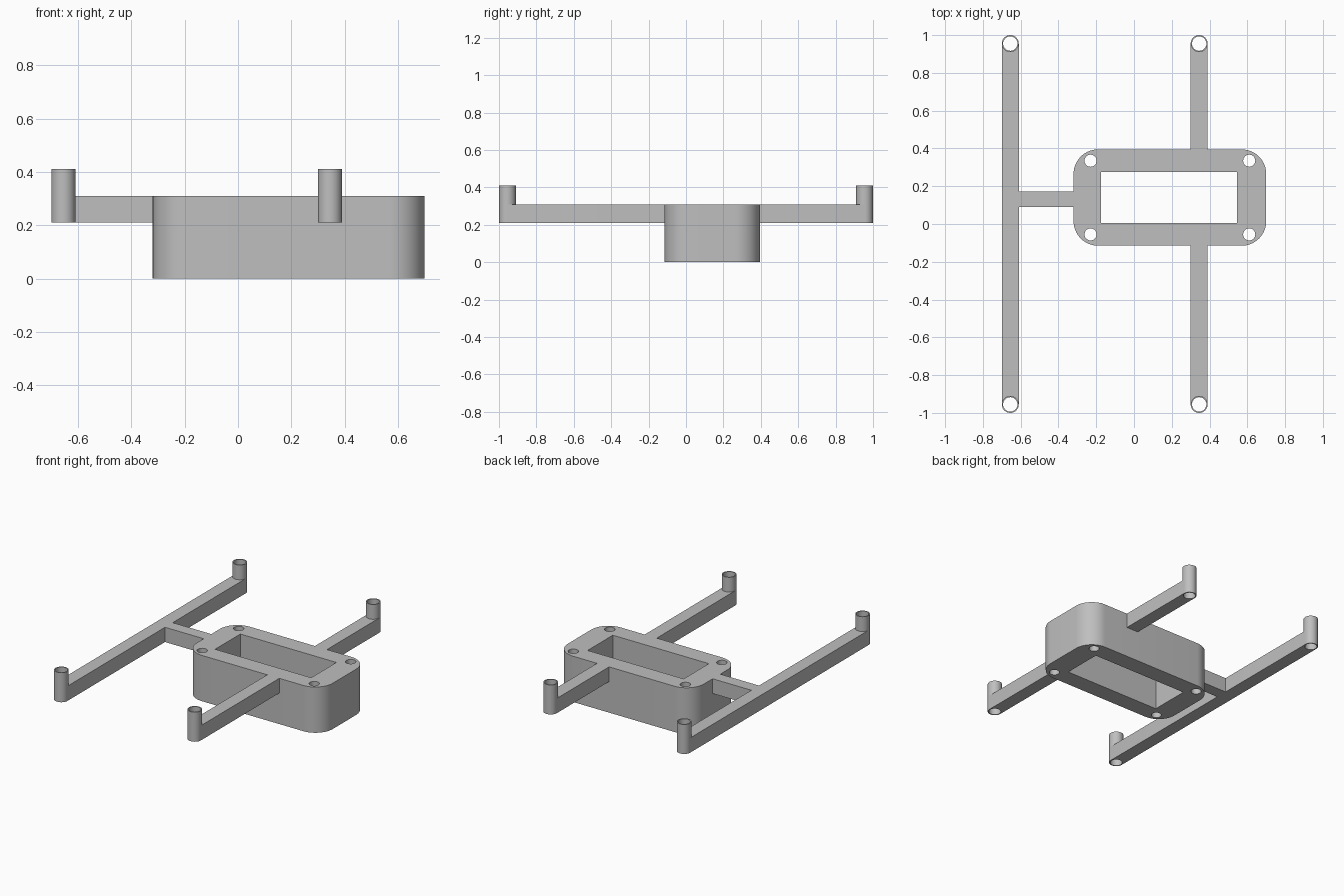
import bpy
import bmesh
from math import sin, cos, pi, radians

cube = bpy.data.objects.get("Cube")
if cube:
    bpy.data.objects.remove(cube, do_unlink=True)

grey = bpy.data.materials.new("plain grey")
grey.use_nodes = True
COLOUR = (0.52, 0.52, 0.52, 1)
grey.diffuse_color = COLOUR
grey.node_tree.nodes["Principled BSDF"].inputs["Base Color"].default_value = COLOUR


def arc(cx, cy, r, start, end, steps):
    """Points along an arc, angles in degrees."""
    angles = [radians(start + (end - start) * i / steps) for i in range(steps + 1)]
    return [(cx + r * cos(a), cy + r * sin(a)) for a in angles]


def circle(cx, cy, r, steps=40):
    return arc(cx, cy, r, 0, 360, steps)[:-1]


def rectangle(x0, x1, y0, y1):
    return [(x0, y0), (x1, y0), (x1, y1), (x0, y1)]


def rounded_rectangle(x0, x1, y0, y1, r, steps=14):
    return (arc(x1 - r, y1 - r, r, 0, 90, steps) + arc(x0 + r, y1 - r, r, 90, 180, steps)
            + arc(x0 + r, y0 + r, r, 180, 270, steps) + arc(x1 - r, y0 + r, r, 270, 360, steps))


def prism(name, loops, z0, z1):
    """Extrude an outline (first loop) with holes (other loops)."""
    bm = bmesh.new()
    edges = []
    for loop in loops:
        verts = [bm.verts.new((x, y, z0)) for x, y in loop]
        edges += [bm.edges.new((v, verts[i - 1])) for i, v in enumerate(verts)]
    bmesh.ops.triangle_fill(bm, use_beauty=True, use_dissolve=False, edges=edges)
    top = bmesh.ops.extrude_face_region(bm, geom=bm.faces[:], use_keep_orig=True)
    bmesh.ops.translate(bm, vec=(0, 0, z1 - z0),
                        verts=[g for g in top["geom"] if isinstance(g, bmesh.types.BMVert)])
    bmesh.ops.recalc_face_normals(bm, faces=bm.faces[:])
    mesh = bpy.data.meshes.new(name)
    bm.to_mesh(mesh)
    bm.free()
    mesh.materials.append(grey)
    obj = bpy.data.objects.new(name, mesh)
    bpy.context.collection.objects.link(obj)
    bpy.ops.object.select_all(action="DESELECT")
    obj.select_set(True)
    bpy.context.view_layer.objects.active = obj
    bpy.ops.object.shade_smooth_by_angle(angle=radians(30))
    return obj


# Key levels and positions
ARM_Z, BODY_TOP, POST_TOP = 0.21, 0.31, 0.41
X0, X1, Y0, Y1 = -0.32, 0.70, -0.115, 0.395
LONG_X, SHORT_X, POST_Y = -0.655, 0.345, 0.955
R, BORE = 0.045, 0.038

# Rounded body with a window and four screw holes
screw_holes = [circle(x, y, 0.032) for x in (-0.23, 0.61) for y in (-0.055, 0.335)]
prism("body", [rounded_rectangle(X0, X1, Y0, Y1, 0.13),
               rectangle(-0.175, 0.545, 0.005, 0.275)] + screw_holes, 0, BODY_TOP)

# Long cross arm with rounded, bored ends
prism("long_arm", [arc(LONG_X, POST_Y, R, 0, 180, 20) + arc(LONG_X, -POST_Y, R, 180, 360, 20),
                   circle(LONG_X, POST_Y, BORE), circle(LONG_X, -POST_Y, BORE)], ARM_Z, BODY_TOP)

# Link between the long arm and the body
prism("link", [rectangle(LONG_X + R, X0, 0.09, 0.172)], ARM_Z, BODY_TOP)

# Short arms from the body sides
prism("front_short_arm", [[(SHORT_X + R, Y0), (SHORT_X - R, Y0)]
                          + arc(SHORT_X, -POST_Y, R, 180, 360, 20),
                          circle(SHORT_X, -POST_Y, BORE)], ARM_Z, BODY_TOP)
prism("back_short_arm", [[(SHORT_X - R, Y1), (SHORT_X + R, Y1)]
                         + arc(SHORT_X, POST_Y, R, 0, 180, 20),
                         circle(SHORT_X, POST_Y, BORE)], ARM_Z, BODY_TOP)

# Hollow posts on the arm ends
for side, x in (("right", LONG_X), ("left", SHORT_X)):
    for end, y in (("front", -POST_Y), ("back", POST_Y)):
        prism(f"{end}_{side}_post", [circle(x, y, R), circle(x, y, BORE)], BODY_TOP, POST_TOP)
